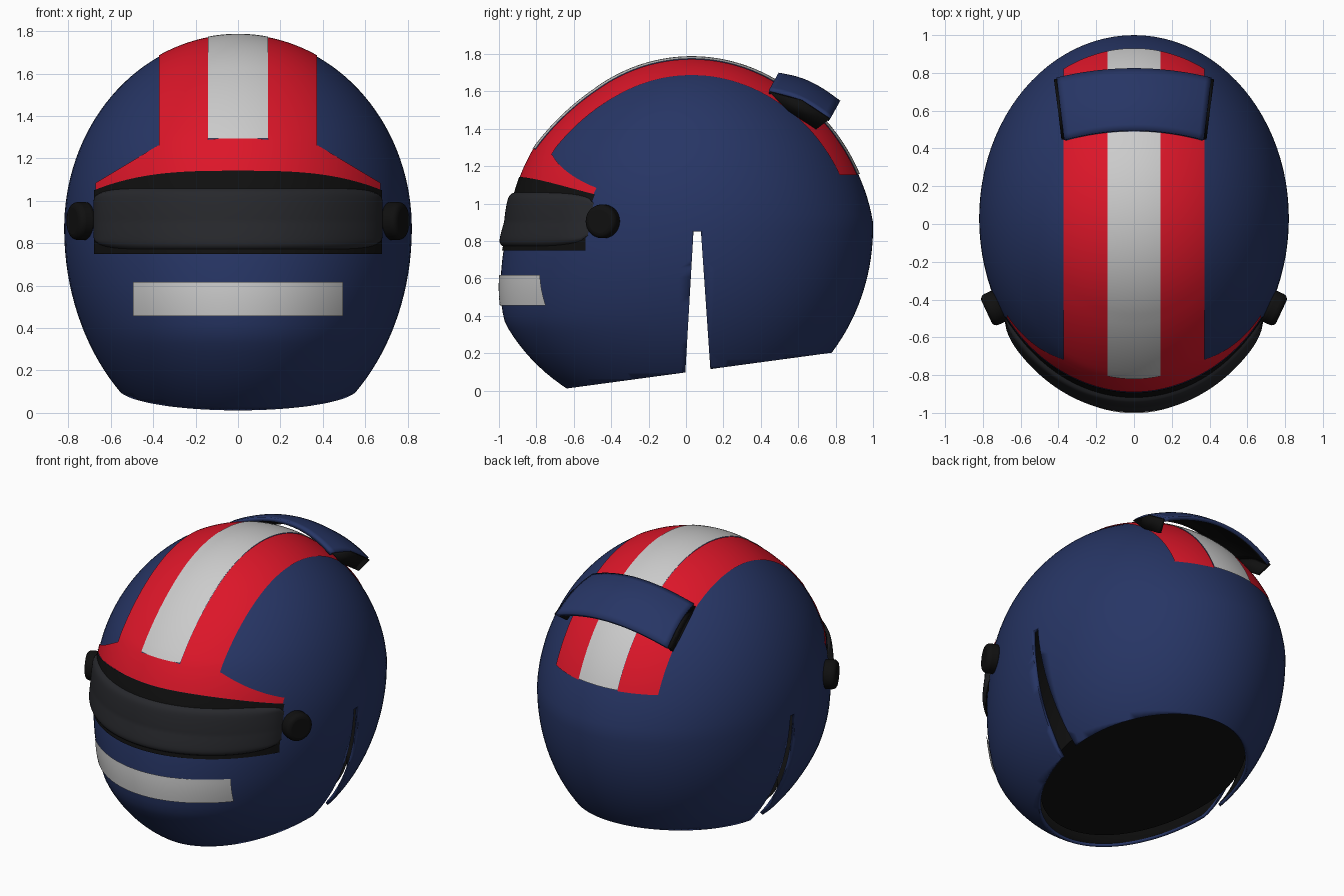
import bpy, bmesh, math
from mathutils import Vector

if "Cube" in bpy.data.objects:
    bpy.data.objects.remove(bpy.data.objects["Cube"])

CY, CZ, W = 0.03, 0.87, 0.82          # shell centre and half width
FRONT = [(-1, 1.16), (0, 1.16), (.36, 1.14), (.5, 1.09), (.65, 1.04), (.9, .97), (1.3, .95), (1.6, .885), (2, .88)]
BACK = [(-1, .97), (.9, .97), (1.15, .94), (1.43, .915), (1.64, .89), (2, .88)]


def material(name, r, g, b):
    m = bpy.data.materials.new(name)
    m.diffuse_color = (r, g, b, 1)
    m.use_nodes = True
    m.node_tree.nodes["Principled BSDF"].inputs["Base Color"].default_value = m.diffuse_color
    return m


BLUE = material("navy", .02, .036, .13)
RED = material("red", .72, .008, .022)
SILVER = material("silver", .55, .55, .55)
BLACK = material("black", .005, .005, .005)
SMOKE = material("smoke", .02, .021, .025)


def lerp(table, z):
    for (a, fa), (b, fb) in zip(table, table[1:]):
        if z <= b:
            return fa + (fb - fa) * (z - a) / (b - a)
    return table[-1][1]


def finish(name, bm, *mats):
    bmesh.ops.remove_doubles(bm, verts=bm.verts, dist=1e-5)
    bmesh.ops.recalc_face_normals(bm, faces=bm.faces)
    me = bpy.data.meshes.new(name)
    bm.to_mesh(me)
    bm.free()
    ob = bpy.data.objects.new(name, me)
    bpy.context.collection.objects.link(ob)
    for m in mats:
        me.materials.append(m)
    bpy.ops.object.select_all(action='DESELECT')
    ob.select_set(True)
    bpy.context.view_layer.objects.active = ob
    bpy.ops.object.shade_smooth_by_angle(angle=math.radians(40))
    return ob


def grid(fn, nu, nv):
    bm = bmesh.new()
    rows = [[bm.verts.new(fn(i / nu, j / nv)) for i in range(nu + 1)] for j in range(nv + 1)]
    for a, b in zip(rows, rows[1:]):
        for i in range(nu):
            bm.faces.new((a[i], a[i + 1], b[i + 1], b[i]))
    return bm


def outward(bm):
    # open patches: make the faces look away from the shell centre
    bm.normal_update()
    c = Vector((0, CY, .85))
    if sum((f.calc_center_median() - c).dot(f.normal) for f in bm.faces) < 0:
        bmesh.ops.reverse_faces(bm, faces=bm.faces)


def patch(name, fn, nu, nv, *mats):
    ob = finish(name, grid(fn, nu, nv), *mats)
    bm = bmesh.new()
    bm.from_mesh(ob.data)
    outward(bm)
    bm.to_mesh(ob.data)
    bm.free()
    return ob


def on_shell(x, z, back=False, off=0.0):
    s = (z - CZ) / (.91 if z > CZ else 1.05)
    r = math.sqrt(max(0, 1 - s * s - (x / W) ** 2))
    y = CY + lerp(BACK, z) * r if back else CY - lerp(FRONT, z) * r
    c = Vector((0, CY, .85))
    return c + (Vector((x, y, z)) - c) * (1 + off)


def shell_point(u, v):
    a, lat = 2 * math.pi * u, math.radians(-64 + 154 * v)
    z = CZ + (.91 if lat > 0 else 1.05) * math.sin(lat)
    return on_shell(W * math.cos(lat) * math.cos(a), z, math.sin(a) > 0)


# Main shell, cut along the tilted neck opening
bm = grid(shell_point, 96, 56)
bmesh.ops.remove_doubles(bm, verts=bm.verts, dist=1e-4)
neck = Vector((0, -.135, 1)).normalized()
bmesh.ops.bisect_plane(bm, geom=bm.verts[:] + bm.edges[:] + bm.faces[:],
                       plane_co=(0, -.65, .01), plane_no=neck, clear_inner=True)
rim = [e for e in bm.edges if e.is_boundary]
ring = [v.co.copy() for v in {v for e in rim for v in e.verts}]
shell = finish("shell", bm, BLUE, BLACK)
sol = shell.modifiers.new("thickness", 'SOLIDIFY')
sol.thickness, sol.offset, sol.material_offset = .02, -1, 1

# Dark lining closing the neck opening
ring.sort(key=lambda p: math.atan2(p.y - .05, p.x))
bm = bmesh.new()
bm.faces.new([bm.verts.new(Vector((p.x * .98, (p.y - .05) * .98 + .05, p.z + .015))) for p in ring])
bmesh.ops.inset_region(bm, faces=bm.faces[:], thickness=.12, depth=0)
inner = max(bm.faces, key=lambda f: len(f.verts))
for v in inner.verts:
    v.co.z += .06
finish("neck_lining", bm, BLACK)

# Tapered slot in both sides of the shell
bm = bmesh.new()
lo = [bm.verts.new((-1.2, y, z)) for y, z in [(-.015, -.1), (.145, -.1), (.08, .85), (.04, .85)]]
f = bm.faces.new(lo)
ext = bmesh.ops.extrude_face_region(bm, geom=[f])
bmesh.ops.translate(bm, vec=(2.4, 0, 0), verts=[g for g in ext['geom'] if isinstance(g, bmesh.types.BMVert)])
cutter = finish("slot_cutter", bm)
cutter.hide_render = True
cutter.display_type = 'WIRE'
cut = shell.modifiers.new("slot", 'BOOLEAN')
cut.object, cut.operation, cut.solver = cutter, 'DIFFERENCE', 'EXACT'


# Stripes running front to back over the crown
def stripe(name, x0, x1, z_front, z_back, off, mat):
    def fn(u, v):
        x = x0 + (x1 - x0) * u
        top = math.sqrt(1 - (x / W) ** 2)
        t0 = math.asin((z_front - CZ) / .91 / top)
        t1 = math.pi - math.asin((z_back - CZ) / .91 / top)
        t = t0 + (t1 - t0) * v
        return on_shell(x, CZ + .91 * top * math.sin(t), t > math.pi / 2, off)
    patch(name, fn, 12, 72, mat)


stripe("crown_stripe_red_right", -.37, -.14, 1.24, 1.15, .006, RED)
stripe("crown_stripe_red_left", .14, .37, 1.24, 1.15, .006, RED)
stripe("crown_stripe_silver", -.14, .14, 1.29, 1.155, .009, SILVER)


# Panels wrapped on the front of the shell
def front_panel(name, half, low, high, off, mat, nv=6):
    def fn(u, v):
        x = half * (2 * u - 1)
        return on_shell(x, low(x) + (high(x) - low(x)) * v, False, off)
    return patch(name, fn, 60, nv, mat)


def frame_top(x):
    return 1.14 - .09 * (abs(x) / .67) ** 3


front_panel("brow_band", .67, frame_top, lambda x: 1.30 - max(0, abs(x) - .37) * .6 - min(abs(x), .37) * .1,
            .005, RED)
front_panel("visor_frame", .675, lambda x: .75, frame_top, .008, BLACK, 10)
front_panel("chin_stripe", .49, lambda x: .46, lambda x: .62, .009, SILVER)


# Bulging visor with rounded ends
def visor_point(u, v):
    a, b = 2 * u - 1, 2 * v - 1
    half = .085 + .06 * math.sqrt(max(0, 1 - abs(a) ** 10))
    edge = max(abs(a) ** 24, abs(b) ** 10)
    return on_shell(.68 * a, .915 + half * b, False, .004 + .03 * (1 - edge))


patch("visor", visor_point, 80, 24, SMOKE)

# Visor pivots
for side, label in ((-1, "right"), (1, "left")):
    bm = bmesh.new()
    bmesh.ops.create_cone(bm, cap_ends=True, segments=40, radius1=.09, radius2=.09, depth=.09)
    ob = finish("visor_pivot_" + label, bm, BLACK)
    ob.location = (side * .74, -.445, .905)
    ob.rotation_euler = Vector((side * 1.07, -.5, 0)).to_track_quat('Z', 'Y').to_euler()
    bev = ob.modifiers.new("round", 'BEVEL')
    bev.width, bev.segments = .028, 4


# Rear spoiler, dark underneath, with two side fins
def spoiler_point(u, v):
    a = 2 * u - 1
    return Vector((a * (.37 + .04 * v), .495 + .33 * v - .05 * a * a,
                   1.70 - .15 * v - .09 * a * a + .03 * math.sin(math.pi * v)))


sp = patch("spoiler", spoiler_point, 28, 10, BLUE, BLACK)
sol = sp.modifiers.new("thickness", 'SOLIDIFY')
sol.thickness, sol.offset, sol.material_offset = .025, -1, 1

for side, label in ((-1, "right"), (1, "left")):
    bm = bmesh.new()
    vs = [bm.verts.new((side * x, y, z)) for x, y, z in
          [(.365, .45, 1.60), (.385, .62, 1.555), (.405, .77, 1.455), (.375, .70, 1.40), (.36, .55, 1.50)]]
    bm.faces.new(vs)
    fin = finish("spoiler_fin_" + label, bm, BLACK)
    fin.modifiers.new("thickness", 'SOLIDIFY').thickness = .02
